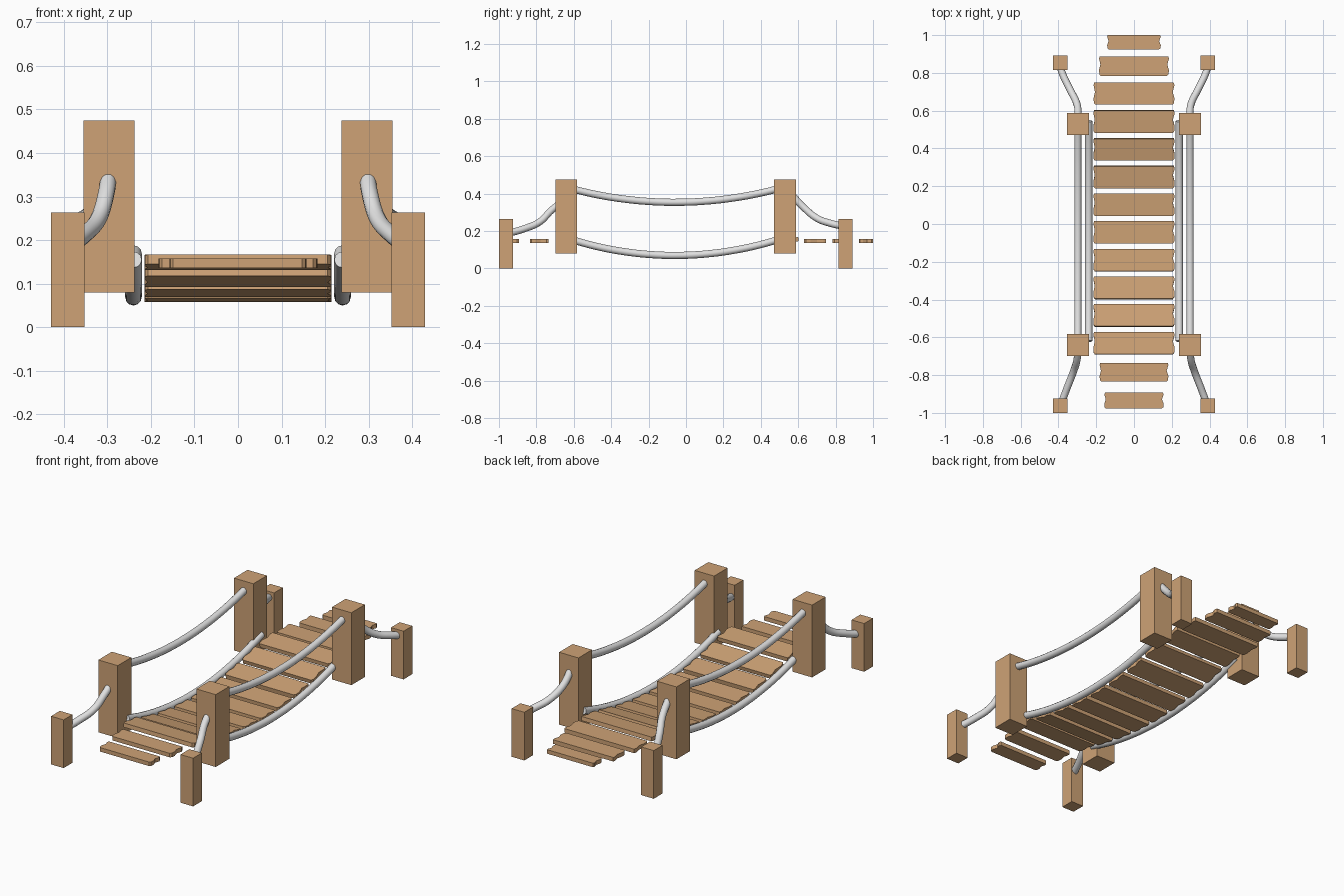
import bpy, bmesh, math
from mathutils import Matrix, Vector

if "Cube" in bpy.data.objects:
    bpy.data.objects.remove(bpy.data.objects["Cube"])


def material(name, rgb):
    m = bpy.data.materials.new(name)
    m.diffuse_color = (*rgb, 1)
    m.use_nodes = True
    m.node_tree.nodes["Principled BSDF"].inputs["Base Color"].default_value = m.diffuse_color
    return m


WOOD = material("tan wood", (0.62, 0.365, 0.18))
ROPE = material("pale grey rope", (0.75, 0.75, 0.75))


def add_mesh(name, bm, mat):
    bmesh.ops.recalc_face_normals(bm, faces=bm.faces)
    me = bpy.data.meshes.new(name)
    bm.to_mesh(me)
    bm.free()
    me.materials.append(mat)
    ob = bpy.data.objects.new(name, me)
    bpy.context.collection.objects.link(ob)
    return ob


def box(name, x, y, z0, z1, size):
    bm = bmesh.new()
    bmesh.ops.create_cube(bm, size=1, matrix=Matrix.Translation((x, y, (z0 + z1) / 2))
                          @ Matrix.Diagonal((size, size, z1 - z0, 1)))
    add_mesh(name, bm, WOOD)


def rope(name, pts, r=0.019):
    cu = bpy.data.curves.new(name, 'CURVE')
    cu.dimensions = '3D'
    cu.bevel_depth = r
    cu.bevel_resolution = 4
    cu.resolution_u = 6
    cu.use_fill_caps = True
    sp = cu.splines.new('BEZIER')
    sp.bezier_points.add(len(pts) - 1)
    for bp, p in zip(sp.bezier_points, pts):
        bp.co = p
        bp.handle_left_type = bp.handle_right_type = 'AUTO'
    cu.materials.append(ROPE)
    ob = bpy.data.objects.new(name, cu)
    bpy.context.collection.objects.link(ob)
    bpy.ops.object.select_all(action='DESELECT')
    ob.select_set(True)
    bpy.context.view_layer.objects.active = ob
    bpy.ops.object.convert(target='MESH')
    bpy.ops.object.shade_smooth_by_angle(angle=math.radians(40))


MID = -0.06


def sag(y, low, bend):
    return low + bend * (y - MID) ** 2


# Posts and ropes on both sides
for s, side in ((-1, "left"), (1, "right")):
    for y, end in ((-0.64, "front"), (0.53, "back")):
        box(f"{side}_{end}_tall_post", s * 0.296, y, 0.08, 0.475, 0.117)
    for y, end in ((-0.962, "front"), (0.853, "back")):
        box(f"{side}_{end}_short_post", s * 0.391, y, 0.0, 0.263, 0.076)

    ys = [-0.62 + 1.165 * i / 8 for i in range(9)]
    rope(f"{side}_hand_rope", [(s * 0.297, y, sag(y, 0.353, 0.235)) for y in ys])
    rope(f"{side}_deck_rope", [(s * 0.24, y, sag(y, 0.069, 0.275)) for y in ys])

    rope(f"{side}_front_anchor_rope", [(s * x, y, z) for x, y, z in (
        (0.385, -0.95, 0.187), (0.355, -0.87, 0.21), (0.32, -0.78, 0.25),
        (0.302, -0.72, 0.31), (0.297, -0.67, 0.35))])
    rope(f"{side}_back_anchor_rope", [(s * x, y, z) for x, y, z in (
        (0.395, 0.84, 0.225), (0.37, 0.775, 0.24), (0.335, 0.705, 0.265),
        (0.302, 0.635, 0.32), (0.295, 0.56, 0.40))])

# Chipped plank end outline: (inset from the end, fraction of depth)
CHIP = [(0.010, -0.5), (0.002, -0.42), (0.0, -0.2), (0.009, 0.08),
        (0.004, 0.25), (0.0, 0.38), (0.004, 0.5)]


def plank(name, y, depth, half, z, tilt, thick=0.022):
    bm = bmesh.new()
    right = [(half - i, f * depth) for i, f in CHIP]
    left = [(-half + i * 0.8, f * depth) for i, f in reversed(CHIP)]
    face = bm.faces.new([bm.verts.new((px, py, -thick / 2)) for px, py in right + left])
    ext = bmesh.ops.extrude_face_region(bm, geom=[face])
    top = [g for g in ext["geom"] if isinstance(g, bmesh.types.BMVert)]
    bmesh.ops.translate(bm, verts=top, vec=Vector((0, 0, thick)))
    bm.transform(Matrix.Translation((0, y, z)) @ Matrix.Rotation(tilt, 4, 'X'))
    add_mesh(name, bm, WOOD)


# Flat approach planks at both ends
for i, (y, d, h) in enumerate(((0.962, 0.076, 0.142), (0.836, 0.103, 0.185), (0.69, 0.117, 0.214),
                               (-0.785, 0.1, 0.182), (-0.935, 0.084, 0.157))):
    plank(f"approach_plank_{i + 1}", y, d, h, 0.147, 0)

# Deck planks hanging along the sagging ropes
for i in range(9):
    y = 0.542 - i * 0.1467
    plank(f"deck_plank_{i + 1}", y, 0.119, 0.215, min(sag(y, 0.069, 0.26), 0.149),
          math.atan(2 * 0.26 * (y - MID)) * (0.4 if i in (0, 8) else 1))
